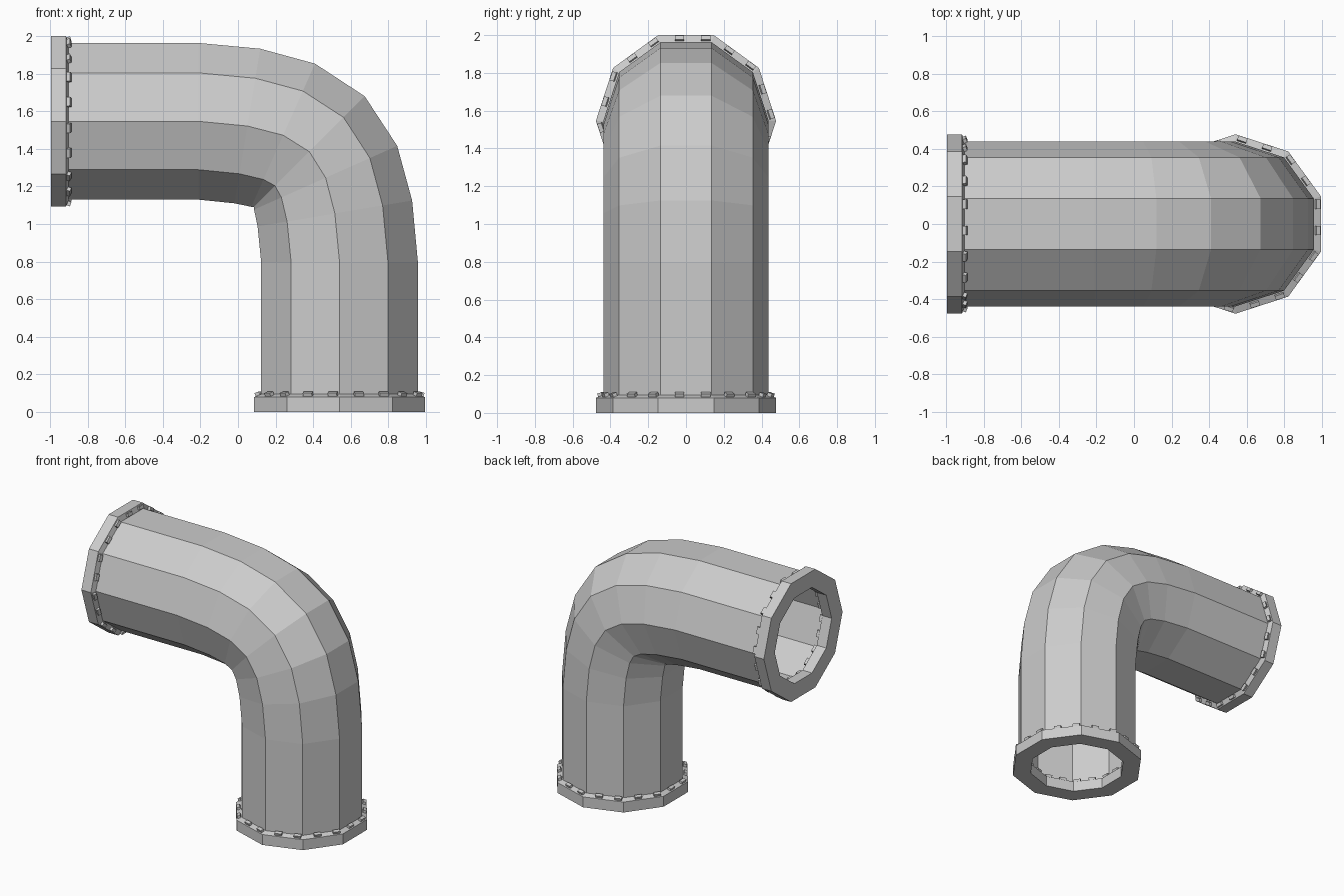
import bpy, bmesh, math
from mathutils import Vector, Matrix

if "Cube" in bpy.data.objects:
    bpy.data.objects.remove(bpy.data.objects["Cube"])

SIDES = 10
CX, CZ, LEFT = 0.54, 1.546, -0.995
Y = Vector((0, 1, 0))


def finish(bm, name):
    bmesh.ops.recalc_face_normals(bm, faces=bm.faces[:])
    me = bpy.data.meshes.new(name)
    bm.to_mesh(me)
    bm.free()
    ob = bpy.data.objects.new(name, me)
    bpy.context.collection.objects.link(ob)
    return ob


def ring(bm, centre, u, r):
    """Decagon in the plane of u and y, with a flat side facing u."""
    out = []
    for i in range(SIDES):
        a = math.radians(18 + 36 * i)
        out.append(bm.verts.new(centre + u * (r * math.cos(a)) + Y * (r * math.sin(a))))
    return out


def bridge(bm, a, b):
    for i in range(SIDES):
        j = (i + 1) % SIDES
        bm.faces.new((a[i], a[j], b[j], b[i]))


# Bent pipe: centre line points and the tilt of each ring, symmetric about 45 degrees
half = [(0.75, 0.0, 0), (0.49, 0.025, 9.5), (0.30, 0.074, 24)]
path = [(LEFT + 0.05, CZ, 0)]
path += [(CX - a, CZ - b, t) for a, b, t in half]
path += [(CX - 0.161, CZ - 0.161, 45)]
path += [(CX - b, CZ - a, 90 - t) for a, b, t in reversed(half)]
path += [(CX, 0.05, 90)]
bm = bmesh.new()
rings = []
for x, z, t in path:
    t = math.radians(t)
    rings.append(ring(bm, Vector((x, 0, z)), Vector((math.sin(t), 0, math.cos(t))), 0.438))
for a, b in zip(rings, rings[1:]):
    bridge(bm, a, b)
finish(bm, "bent_pipe")

# Flange section: (radius, distance from the pipe mouth)
PROFILE = [(0.345, 0), (0.477, 0), (0.477, 0.08), (0.438, 0.095), (0.385, 0.095), (0.345, 0.08)]


def flange(name, base, u, axis):
    bm = bmesh.new()
    rs = [ring(bm, base + axis * h, u, r) for r, h in PROFILE]
    for a, b in zip(rs, rs[1:] + rs[:1]):
        bridge(bm, a, b)
    finish(bm, name + "_flange")

    # Bolt heads lie along each side, on the outer and inner sloping rims
    bm = bmesh.new()
    for apothem, tilt in ((0.437, 20), (0.347, -20)):
        for k in range(20):
            ang = 13.5 + 18 * k
            side = round(ang / 36) * 36
            f, d = math.radians(side), math.radians(ang - side)
            n = u * math.cos(f) + Y * math.sin(f)
            tan = -u * math.sin(f) + Y * math.cos(f)
            s = math.radians(tilt)
            e1 = n * math.cos(s) - axis * math.sin(s)
            e2 = axis * math.cos(s) + n * math.sin(s)
            pos = base + axis * 0.094 + n * apothem + tan * (apothem * math.tan(d))
            m = Matrix((tan * 0.05, e1 * 0.024, e2 * 0.024)).transposed().to_4x4()
            bmesh.ops.create_cube(bm, size=1, matrix=Matrix.Translation(pos) @ m)
    finish(bm, name + "_bolts")


X, Z = Vector((1, 0, 0)), Vector((0, 0, 1))
flange("bottom", Vector((CX, 0, 0)), X, Z)
flange("side", Vector((LEFT, 0, CZ)), Z, X)
